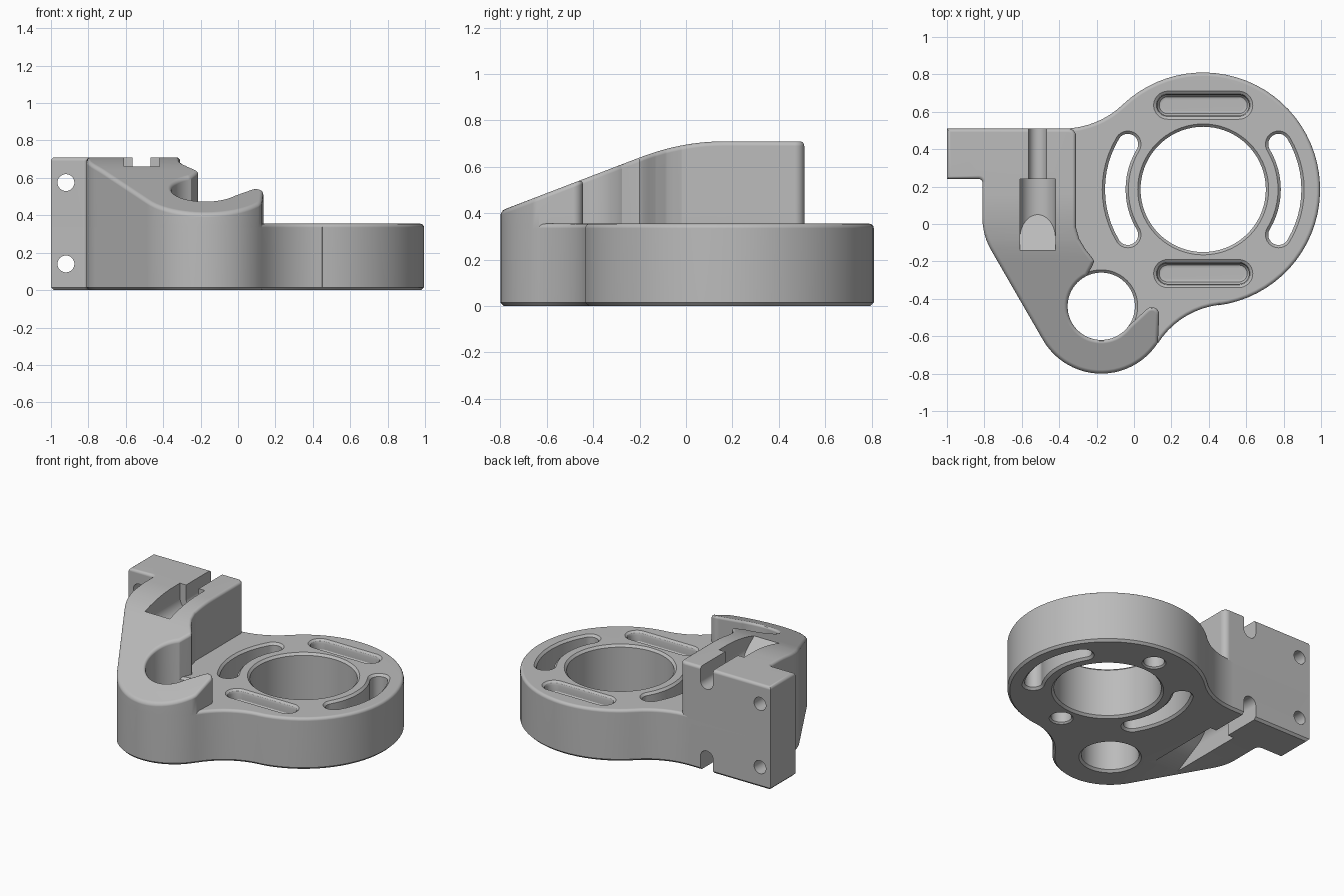
import bpy, bmesh, math
from mathutils import Vector

cube = bpy.data.objects.get("Cube")
if cube:
    bpy.data.objects.remove(cube)

grey = bpy.data.materials.new("satin_grey")
grey.use_nodes = True
grey.diffuse_color = (0.5, 0.5, 0.5, 1)
grey.node_tree.nodes["Principled BSDF"].inputs["Base Color"].default_value = (0.5, 0.5, 0.5, 1)

RING = (0.37, 0.185)      # centre of the large ring
BOSS = (-0.175, -0.44)    # centre of the small boss
HEIGHT, PLATE, ROUND = 0.71, 0.355, 0.02


def arc(c, r, a, b):
    n = max(2, int(abs(b - a) / 5))
    angles = [math.radians(a + (b - a) * i / n) for i in range(n + 1)]
    return [(c[0] + r * math.cos(t), c[1] + r * math.sin(t)) for t in angles]


def circle(c, r):
    return arc(c, r, 0, 360)[:-1]


def inset(points, d):
    """Move a counter-clockwise outline inwards by d."""
    pts = [Vector(p) for p in points]
    out = []
    for i, p in enumerate(pts):
        e1 = (p - pts[i - 1]).normalized()
        e2 = (pts[(i + 1) % len(pts)] - p).normalized()
        n1, n2 = Vector((-e1.y, e1.x)), Vector((-e2.y, e2.x))
        out.append(p + (n1 + n2) * d / max(0.4, 1 + n1.dot(n2)))
    return out


def clean(points):
    """Drop repeated neighbouring points."""
    return [p for i, p in enumerate(points) if math.dist(p, points[i - 1]) > 1e-4]


def prism(points, layers):
    """Stack an outline through (inset, z) layers and cap both ends."""
    points = clean(points)
    bm = bmesh.new()
    rings = [[bm.verts.new((p.x, p.y, z)) for p in inset(points, d)] for d, z in layers]
    n = len(points)
    for low, high in zip(rings, rings[1:]):
        for i in range(n):
            j = (i + 1) % n
            bm.faces.new((low[i], low[j], high[j], high[i]))
    bm.faces.new(rings[0][::-1])
    bm.faces.new(rings[-1])
    return bm


def rounded_top(z):
    steps = [math.radians(a) for a in (0, 22.5, 45, 67.5, 90)]
    return [(ROUND * (1 - math.cos(t)), z - ROUND + ROUND * math.sin(t)) for t in steps]


def make(name, bm):
    bmesh.ops.recalc_face_normals(bm, faces=bm.faces)
    mesh = bpy.data.meshes.new(name)
    bm.to_mesh(mesh)
    bm.free()
    mesh.materials.append(grey)
    ob = bpy.data.objects.new(name, mesh)
    bpy.context.collection.objects.link(ob)
    return ob


def activate(ob):
    bpy.ops.object.select_all(action='DESELECT')
    ob.select_set(True)
    bpy.context.view_layer.objects.active = ob


def cut(ob, bm):
    cutter = make("cutter", bm)
    cutter.hide_render = True
    activate(ob)
    mod = ob.modifiers.new("cut", 'BOOLEAN')
    mod.operation, mod.solver, mod.object = 'DIFFERENCE', 'EXACT', cutter
    bpy.ops.object.modifier_apply(modifier=mod.name)
    bpy.data.objects.remove(cutter)


def through_y(points, y0, y1, front=None):
    """Cutter with an x-z outline running along y; front(z) slants its front end."""
    bm = prism(points, [(0, y0), (0, y1)])
    for v in bm.verts:
        x, z, y = v.co
        if front and y == y0:
            y = front(z)
        v.co = (x, y, z)
    return bm


# Outlines: the lug and left flank are shared by the plate and the tall block
flank = ([(-1, 0.51), (-1, 0.24), (-0.83, 0.24)] + arc((-0.83, 0.22), 0.02, 90, 0)
         + arc((-0.474, 0.03), 0.336, 180, 210) + arc(BOSS, 0.36, 210, 327.3))
plate_outline = (arc(RING, 0.625, -82.6, 133.6) + arc((-0.38, 0.9725), 0.4625, -46.4, -90)
                 + flank + arc((0.508, -0.879), 0.45, 147.3, 97.4))
block_outline = (flank + arc((0.095, -0.485), 0.04, 0, 135) + arc(BOSS, 0.18, -36, -245)
                 + [(-0.222, -0.222), (-0.213, -0.2), (-0.22, -0.185), (-0.26, -0.135),
                    (-0.293, -0.08), (-0.31, -0.02)]
                 + arc((-0.35, 0.47), 0.04, 0, 90))

# Base plate with chamfered foot and rounded rim
plate = make("base_plate", prism(plate_outline, [(0.015, 0), (0, 0.015)] + rounded_top(PLATE)))

# Ring bore, boss bore and curved slots, chamfered on both faces
bore_layers = [(-0.03, -0.015), (0, 0.015), (0, PLATE - 0.015), (-0.03, PLATE + 0.015)]
cut(plate, prism(circle(RING, 0.335), bore_layers))
cut(plate, prism(circle(BOSS, 0.18), bore_layers))
for a in (0, 180):
    ends = [arc(RING, 0.47, a + s, a + s + 1)[0] for s in (-31, 31)]
    slot = (arc(RING, 0.525, a - 31, a + 31) + arc(ends[1], 0.055, a + 31, a + 211)
            + arc(RING, 0.415, a + 31, a - 31) + arc(ends[0], 0.055, a + 149, a + 329))
    cut(plate, prism(slot, bore_layers))

# Straight pockets on top, blind round holes beneath
for s in (-1, 1):
    c = (RING[0], RING[1] + s * 0.45)
    pocket = arc((c[0] + 0.19, c[1]), 0.075, -90, 90) + arc((c[0] - 0.19, c[1]), 0.075, 90, 270)
    cut(plate, prism(pocket, [(0.045, 0.27), (0.03, 0.275), (0.02, 0.29), (0.02, 0.33),
                              (0.014, 0.345), (0, PLATE), (0, 0.4)]))
    cut(plate, prism(circle(c, 0.065), [(-0.02, -0.01), (0, 0.01), (0, 0.12)]))


# Tall block: flat prism, sliced and dropped onto the sloping top
def top_height(y):
    if y >= 0.166:
        return HEIGHT
    if y <= -0.2:
        return 0.64 + 0.383 * (y + 0.2)
    return HEIGHT - 0.07 * ((0.166 - y) / 0.366) ** 2


bm = prism(block_outline, [(0, 0.33)] + rounded_top(HEIGHT))
for i in range(11):
    bmesh.ops.bisect_plane(bm, geom=bm.verts[:] + bm.edges[:] + bm.faces[:],
                           plane_co=(0, -0.2 + 0.0366 * i, 0), plane_no=(0, 1, 0))
for v in bm.verts:
    if v.co.z > 0.5:
        v.co.z += top_height(v.co.y) - HEIGHT
block = make("tall_block", bm)


# Bolt channels: a wide ramped head pocket and a narrow shank groove
def channel(r, up):
    pts = arc((-0.515, 0.615), r, 180, 360) + [(-0.515 + r, 0.85), (-0.515 - r, 0.85)]
    return pts if up else [(x, HEIGHT - z) for x, z in reversed(pts)]


cut(block, through_y(channel(0.095, True), 0, 0.24, lambda z: 0.05 - 1.36 * (z - 0.52)))
cut(block, through_y(channel(0.048, True), 0.2, 0.6))
cut(plate, through_y(channel(0.095, False), 0, 0.24, lambda z: 0.05 - 1.85 * (0.19 - z)))
cut(plate, through_y(channel(0.048, False), 0.2, 0.6))

# Lug screw holes
for ob, z in ((block, 0.575), (plate, 0.14)):
    cut(ob, through_y(circle((-0.92, z), 0.045), 0.1, 0.6))

# Shading
for ob in (plate, block):
    activate(ob)
    bpy.ops.object.shade_smooth_by_angle(angle=math.radians(32))
    mod = ob.modifiers.new("even_normals", 'WEIGHTED_NORMAL')
    mod.keep_sharp = True
